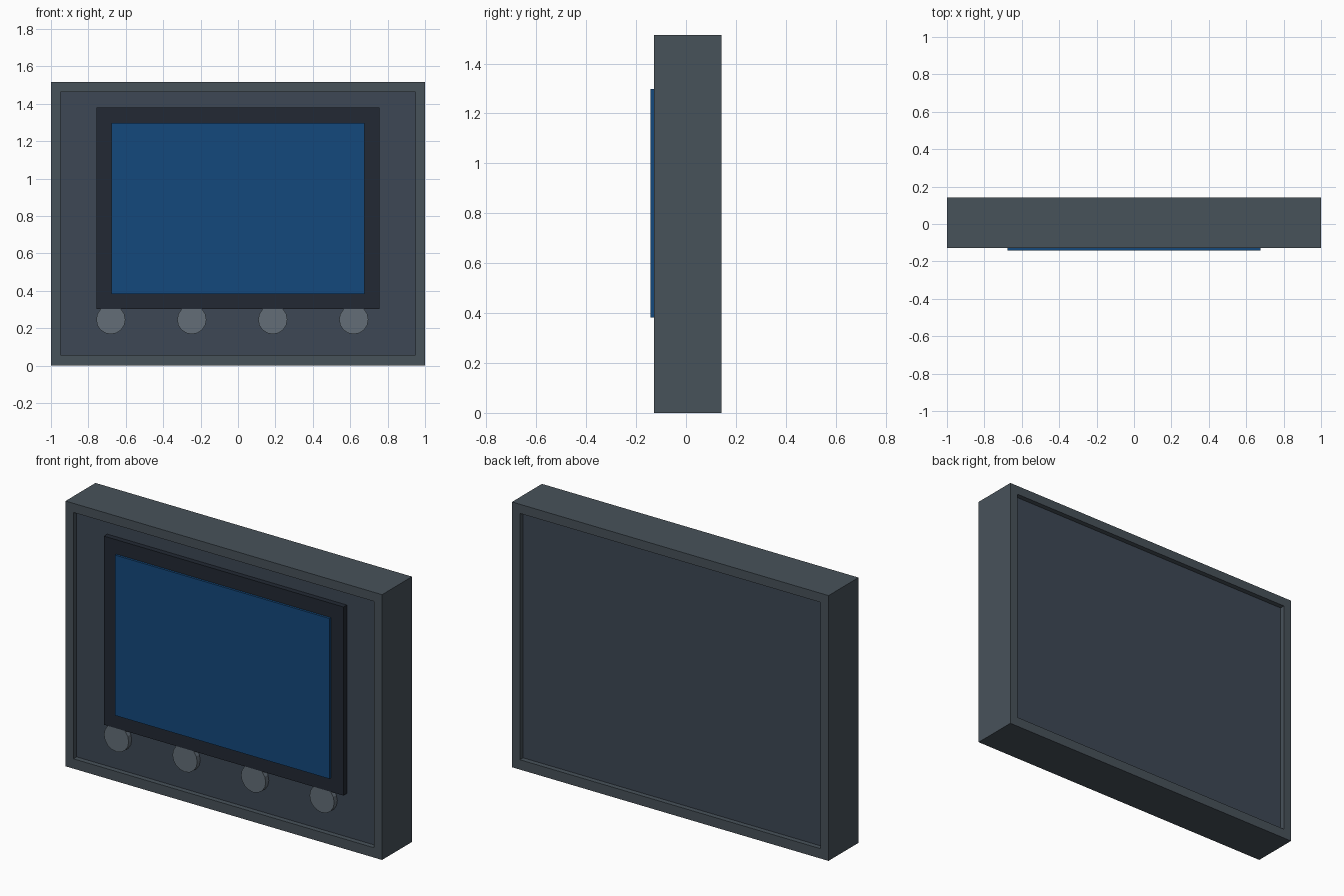
import bpy, bmesh
from math import pi

if "Cube" in bpy.data.objects:
    bpy.data.objects.remove(bpy.data.objects["Cube"])

FRONT, BACK = -0.128, 0.142      # frame depth limits
PANEL_FRONT, PANEL_BACK = -0.099, 0.113


def material(name, rgb):
    m = bpy.data.materials.new(name)
    m.diffuse_color = (*rgb, 1)
    m.use_nodes = True
    m.node_tree.nodes["Principled BSDF"].inputs["Base Color"].default_value = m.diffuse_color
    return m


casing = material("casing_grey", (0.064, 0.084, 0.102))
slate = material("panel_slate", (0.047, 0.064, 0.09))
dark = material("bezel_dark", (0.016, 0.022, 0.033))
blue = material("screen_blue", (0.007, 0.065, 0.2))
light = material("knob_grey", (0.125, 0.155, 0.185))


def box(name, x, y0, y1, z0, z1, mat):
    bpy.ops.mesh.primitive_cube_add(size=1, location=(0, (y0 + y1) / 2, (z0 + z1) / 2))
    ob = bpy.context.object
    ob.name = name
    ob.scale = (2 * x, y1 - y0, z1 - z0)
    bpy.ops.object.transform_apply(location=False, rotation=False, scale=True)
    ob.data.materials.append(mat)
    return ob


# Outer frame: rectangular ring swept through four nested loops
def ring(name, outer, inner, y0, y1, mat):
    bm = bmesh.new()
    loops = []
    for (x, z0, z1), y in ((outer, y0), (inner, y0), (inner, y1), (outer, y1)):
        corners = ((-x, z0), (x, z0), (x, z1), (-x, z1))
        loops.append([bm.verts.new((cx, y, cz)) for cx, cz in corners])
    for k in range(4):
        a, b = loops[k], loops[(k + 1) % 4]
        for i in range(4):
            j = (i + 1) % 4
            bm.faces.new((a[i], a[j], b[j], b[i]))
    bmesh.ops.recalc_face_normals(bm, faces=bm.faces)
    me = bpy.data.meshes.new(name)
    bm.to_mesh(me)
    bm.free()
    ob = bpy.data.objects.new(name, me)
    bpy.context.collection.objects.link(ob)
    me.materials.append(mat)
    return ob


ring("outer_frame", (1.0, 0.0, 1.515), (0.95, 0.056, 1.463), FRONT, BACK, casing)

# Recessed panel, visible from front and back
box("recessed_panel", 0.955, PANEL_FRONT, PANEL_BACK, 0.051, 1.468, slate)

# Screen and its bezel
box("screen_bezel", 0.757, PANEL_FRONT - 0.03, PANEL_FRONT + 0.005, 0.303, 1.38, dark)
box("screen", 0.677, -0.142, FRONT + 0.005, 0.382, 1.298, blue)

# Row of control knobs, partly tucked under the bezel
for i in range(4):
    y0, y1 = FRONT + 0.001, PANEL_FRONT + 0.005
    bpy.ops.mesh.primitive_cylinder_add(
        vertices=16, radius=0.078, depth=y1 - y0,
        location=(-0.68 + 0.433 * i, (y0 + y1) / 2, 0.246), rotation=(pi / 2, 0, 0))
    knob = bpy.context.object
    knob.name = f"control_knob_{i + 1}"
    knob.data.materials.append(light)
